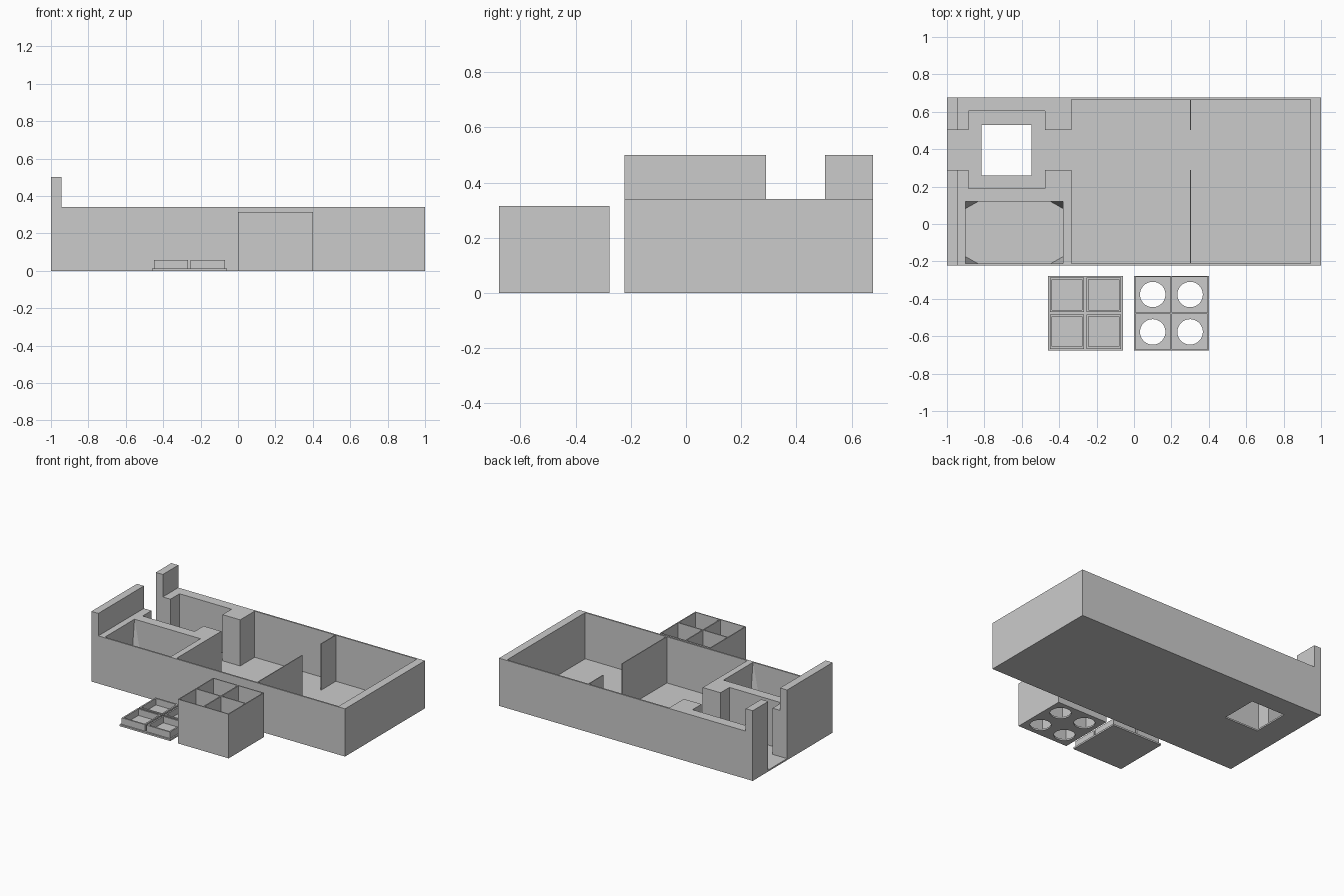
import bpy, bmesh, math

if "Cube" in bpy.data.objects:
    bpy.data.objects.remove(bpy.data.objects["Cube"])

grey = bpy.data.materials.new("plain grey")
grey.diffuse_color = (0.6, 0.6, 0.6, 1)
grey.use_nodes = True
grey.node_tree.nodes["Principled BSDF"].inputs["Base Color"].default_value = grey.diffuse_color


def make(name, bm):
    bmesh.ops.recalc_face_normals(bm, faces=bm.faces)
    me = bpy.data.meshes.new(name)
    bm.to_mesh(me)
    bm.free()
    me.materials.append(grey)
    ob = bpy.data.objects.new(name, me)
    bpy.context.collection.objects.link(ob)
    return ob


def box(name, x0, x1, y0, y1, z0, z1):
    bm = bmesh.new()
    bmesh.ops.create_cube(bm, size=1)
    for v in bm.verts:
        v.co = (x1 if v.co.x > 0 else x0, y1 if v.co.y > 0 else y0, z1 if v.co.z > 0 else z0)
    return make(name, bm)


def cylinder(name, x, y, r, z0, z1):
    bm = bmesh.new()
    bmesh.ops.create_cone(bm, cap_ends=True, segments=48, radius1=r, radius2=r, depth=z1 - z0)
    bmesh.ops.translate(bm, verts=bm.verts, vec=(x, y, (z0 + z1) / 2))
    return make(name, bm)


def cut(ob, cutters):
    # subtract every cutter, bake the result and drop the helpers
    for c in cutters:
        m = ob.modifiers.new("cut", 'BOOLEAN')
        m.operation, m.solver, m.object = 'DIFFERENCE', 'EXACT', c
    bpy.context.view_layer.update()
    ev = ob.evaluated_get(bpy.context.evaluated_depsgraph_get())
    me = bpy.data.meshes.new_from_object(ev)
    ob.modifiers.clear()
    ob.data = me
    for c in cutters:
        bpy.data.objects.remove(c)


FLOOR, RIM, TALL = 0.011, 0.34, 0.5
Y0, Y1 = -0.223, 0.677

# Tray body: low block with a raised strip on the left end
bm = bmesh.new()
prof = [(-1, 0), (1, 0), (1, RIM), (-0.945, RIM), (-0.945, TALL), (-1, TALL)]
face = bm.faces.new([bm.verts.new((x, Y0, z)) for x, z in prof])
ext = bmesh.ops.extrude_face_region(bm, geom=[face])
bmesh.ops.translate(bm, vec=(0, Y1 - Y0, 0),
                    verts=[v for v in ext["geom"] if isinstance(v, bmesh.types.BMVert)])
tray = make("tray", bm)

# Side pocket: rectangular at the rim, corners cut off at the floor
px0, px1, py0, py1 = -0.9, -0.38, Y0 + 0.011, 0.12
bm = bmesh.new()
for x, sx in ((px0, 1), (px1, -1)):
    for y, sy in ((py0, 1), (py1, -1)):
        for p in ((x, y, RIM), (x, y, 0.4),
                  (x + sx * 0.066, y, FLOOR), (x, y + sy * 0.037, FLOOR)):
            bm.verts.new(p)
bmesh.ops.convex_hull(bm, input=bm.verts)
pocket = make("side_pocket_cutter", bm)

cut(tray, [
    box("main_cutter", -0.335, 0.943, Y0 + 0.011, Y1 - 0.011, FLOOR, 1),
    box("channel_cutter", -1.1, -0.3, 0.29, 0.503, FLOOR, 1),
    box("square_pocket_cutter", -0.885, -0.475, 0.19, 0.605, FLOOR, 1),
    box("floor_hole_cutter", -0.815, -0.547, 0.26, 0.53, -0.1, 0.1),
    pocket,
])

# Thin partitions with a gateway between them
box("front_partition", 0.299, 0.305, Y0 + 0.011, 0.29, FLOOR, RIM)
box("back_partition", 0.299, 0.305, 0.503, Y1 - 0.011, FLOOR, RIM)

# Four-cell box with a round hole under each cell
cell_box = box("cell_box", 0, 0.4, -0.677, -0.277, 0, 0.315)
cutters = []
for cx in (0.1, 0.3):
    for cy in (-0.577, -0.377):
        sx, sy = (1 if cx > 0.2 else -1), (1 if cy > -0.477 else -1)
        xs = sorted((0.2 + sx * 0.004, 0.2 + sx * 0.193))
        ys = sorted((-0.477 + sy * 0.004, -0.477 + sy * 0.193))
        cutters.append(box("cell_cutter", *xs, *ys, FLOOR, 1))
        cutters.append(cylinder("hole_cutter", cx, cy, 0.068, -0.1, 0.1))
cut(cell_box, cutters)

# Lid: flat plate with four raised square frames
box("lid_plate", -0.46, -0.06, -0.677, -0.277, 0, 0.012)
for cx in (-0.358, -0.162):
    for cy in (-0.575, -0.379):
        h, i = 0.092, 0.081
        frame = box("lid_frame", cx - h, cx + h, cy - h, cy + h, 0.012, 0.058)
        cut(frame, [box("frame_cutter", cx - i, cx + i, cy - i, cy + i, -0.1, 1)])
